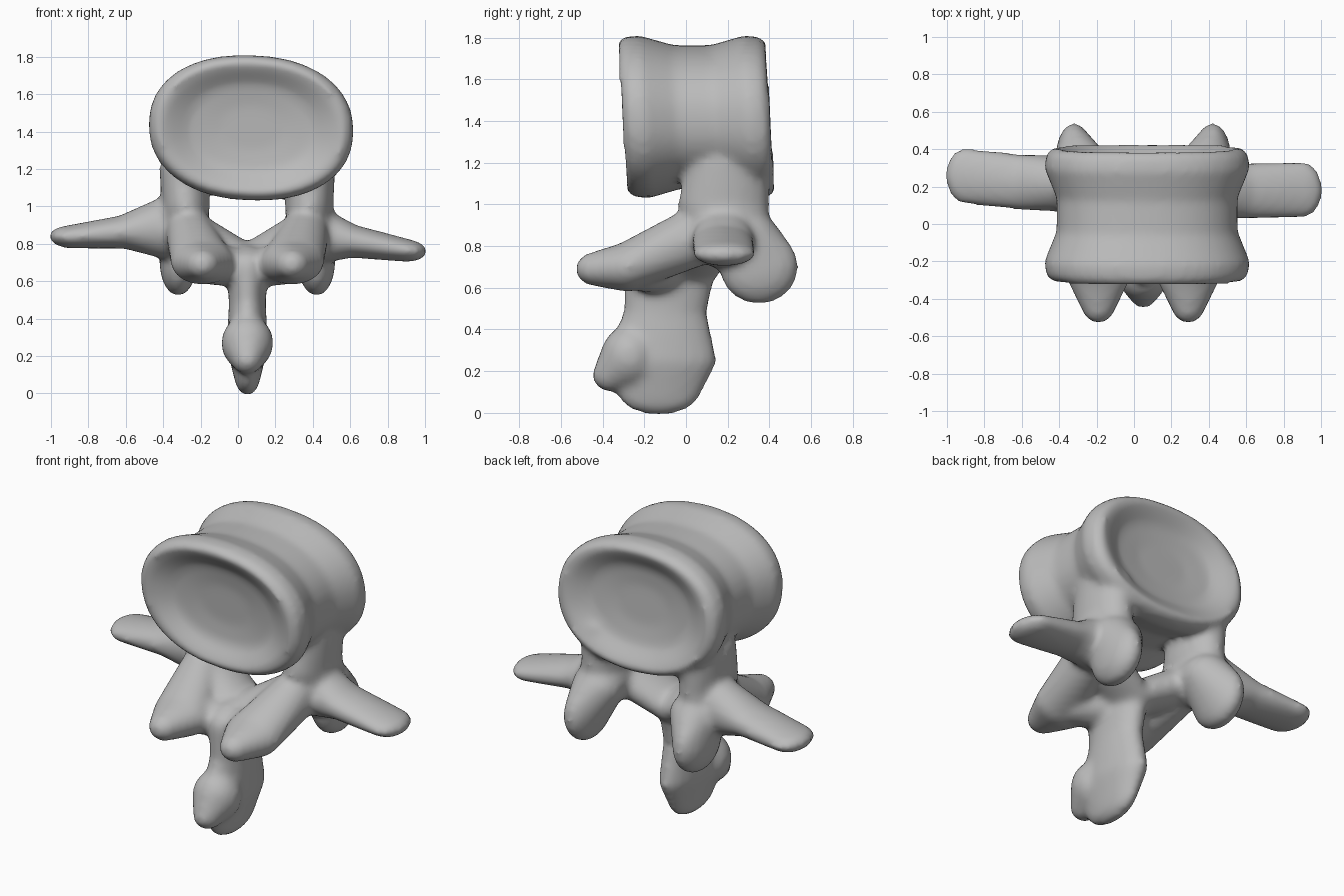
import bpy, bmesh, math
from mathutils import Vector

if "Cube" in bpy.data.objects:
    bpy.data.objects.remove(bpy.data.objects["Cube"])

bone_grey = bpy.data.materials.new("bone_grey")
bone_grey.use_nodes = True
grey = (0.5, 0.5, 0.5, 1)
bone_grey.diffuse_color = grey
bone_grey.node_tree.nodes["Principled BSDF"].inputs["Base Color"].default_value = grey

# Directions of a unit ball, shared by every rounded knob
ball = bmesh.new()
bmesh.ops.create_icosphere(ball, subdivisions=3, radius=1)
directions = [vert.co.copy() for vert in ball.verts]
ball.free()

bone = bmesh.new()


def knob(centre, radii):
    """Surface points of one ellipsoid."""
    return [Vector([c + d * r for c, d, r in zip(centre, direction, radii)])
            for direction in directions]


def limb(knobs, offset, side=1, roll=0):
    """Chain of ellipsoids, each pair wrapped in a convex skin."""
    for pair in zip(knobs, knobs[1:]):
        points = [point for centre, radii in pair for point in knob(centre, radii)]
        verts = []
        for point in points:
            x = offset + side * point.x
            verts.append(bone.verts.new((x, point.y - roll * x, point.z - roll * x)))
        hull = bmesh.ops.convex_hull(bone, input=verts)
        spare = set(hull["geom_interior"]) | set(hull["geom_unused"])
        bmesh.ops.delete(bone, geom=[item for item in spare
                                     if isinstance(item, bmesh.types.BMVert)],
                         context='VERTS')


def vertebral_body(centre, radii, half_profile, sides=48):
    """Drum lying front to back, with a narrow waist and a dish in each end."""
    profile = half_profile + [(r, -y) for r, y in reversed(half_profile)]
    rings = []
    for reach, along in profile:
        ring = []
        for i in range(sides):
            angle = math.tau * i / sides
            # Slightly squared oval, leaning back towards its lower edge
            c, s = [math.copysign(abs(t) ** 0.9, t)
                    for t in (math.cos(angle), math.sin(angle))]
            x, y, z = reach * c * radii[0], along * radii[1], reach * s * radii[2]
            offset = Vector((x, y - z * 0.06, z - x * 0.03))
            ring.append(bone.verts.new(Vector(centre) + offset))
        rings.append(ring)
    for a, b in zip(rings, rings[1:]):
        for i in range(sides):
            bone.faces.new((a[i - 1], a[i], b[i], b[i - 1]))
    bone.faces.new(rings[0])
    bone.faces.new(rings[-1])


body_profile = [(0.3, 0.75), (0.6, 0.8), (0.8, 0.95), (0.9, 1),
                (0.98, 0.9), (1, 0.7), (0.88, 0.25)]
vertebral_body((0.07, 0.05, 1.42), (0.55, 0.36, 0.39), body_profile)

middle = 0.05
pedicle = [((0.34, 0.2, 1.2), (0.13, 0.2, 0.1)),
           ((0.33, 0.18, 1), (0.13, 0.22, 0.1)),
           ((0.34, 0.2, 0.9), (0.13, 0.2, 0.15))]
front_process = [((0.24, -0.44, 0.69), (0.09, 0.09, 0.08)),
                 ((0.24, -0.28, 0.7), (0.17, 0.11, 0.12)),
                 ((0.32, 0.1, 0.87), (0.12, 0.13, 0.15))]
back_process = [((0.32, 0.1, 0.87), (0.12, 0.13, 0.15)),
                ((0.33, 0.3, 0.84), (0.15, 0.15, 0.13)),
                ((0.37, 0.35, 0.7), (0.1, 0.19, 0.18))]
lamina = [((0.3, 0.08, 0.86), (0.1, 0.17, 0.12)),
          ((0, 0, 0.7), (0.08, 0.17, 0.1))]
lower_web = [((0.2, -0.2, 0.69), (0.1, 0.12, 0.11)),
             ((0, -0.1, 0.67), (0.09, 0.16, 0.1))]
transverse_process = [((0.38, 0.2, 0.87), (0.12, 0.15, 0.17)),
                      ((0.6, 0.2, 0.84), (0.1, 0.15, 0.09)),
                      ((0.9, 0.22, 0.8), (0.11, 0.15, 0.06))]
spinous_process = [((0, -0.08, 0.67), (0.11, 0.22, 0.13)),
                   ((0, -0.1, 0.48), (0.1, 0.2, 0.1)),
                   ((0, -0.12, 0.25), (0.11, 0.27, 0.1)),
                   ((0, -0.13, 0.1), (0.07, 0.2, 0.11))]
spinous_bulb = [((0, -0.27, 0.27), (0.14, 0.14, 0.15)),
                ((0, -0.36, 0.18), (0.08, 0.09, 0.08))]

# Paired parts of the arch, then the single fin below it
for side in (-1, 1):
    for part in (pedicle, front_process, back_process, lamina, lower_web):
        limb(part, middle, side)
    limb(transverse_process, 0, side, roll=0.04)
limb(spinous_process, middle)
limb(spinous_bulb, middle)

bmesh.ops.recalc_face_normals(bone, faces=bone.faces)
mesh = bpy.data.meshes.new("vertebra")
bone.to_mesh(mesh)
bone.free()
mesh.materials.append(bone_grey)
vertebra = bpy.data.objects.new("vertebra", mesh)
bpy.context.collection.objects.link(vertebra)

# Fuse the parts into one soft surface
fuse = vertebra.modifiers.new("fuse", 'REMESH')
fuse.mode = 'VOXEL'
fuse.voxel_size = 0.02
fuse.use_smooth_shade = True
soften = vertebra.modifiers.new("soften", 'SMOOTH')
soften.factor = 0.5
soften.iterations = 8
